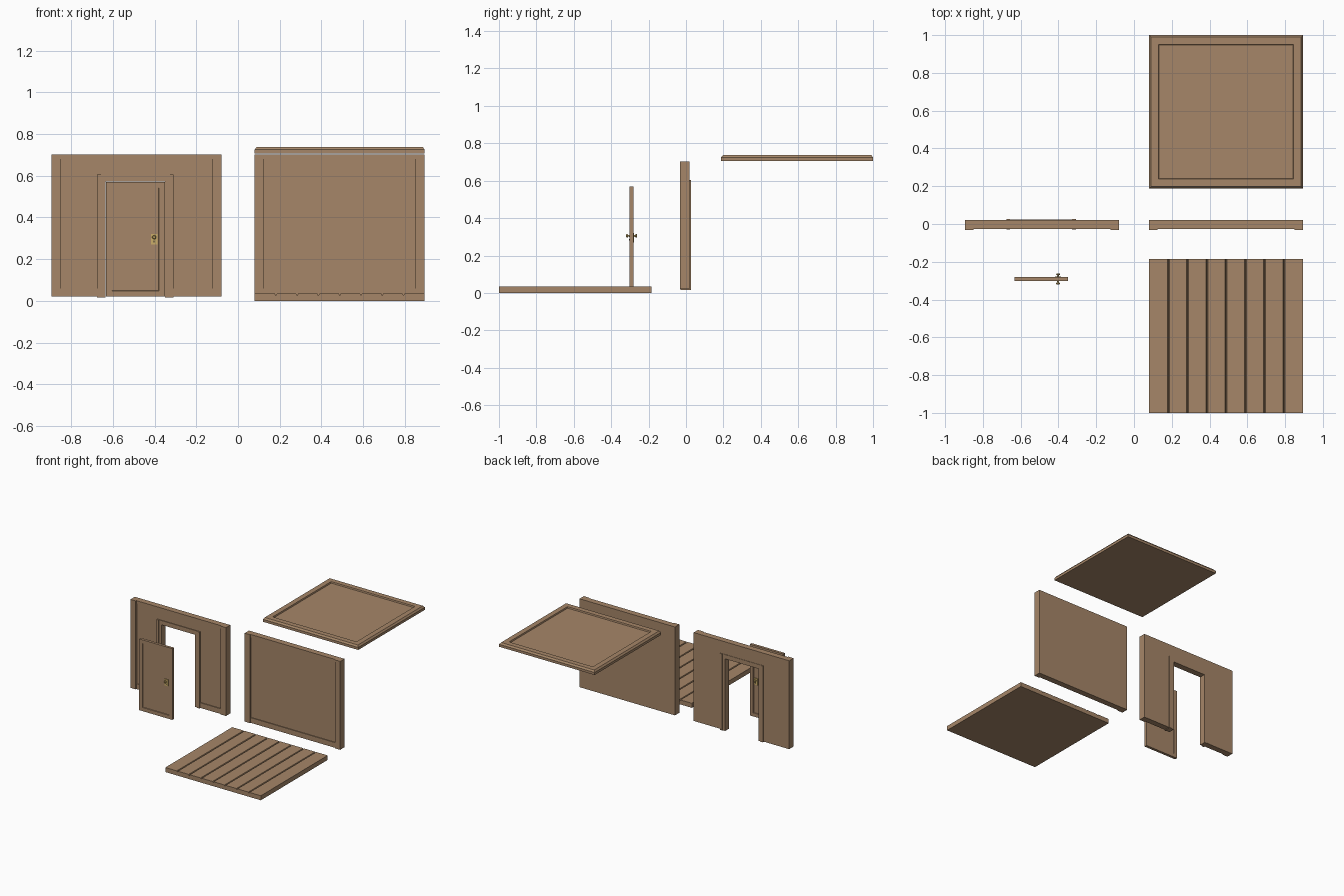
import bpy, bmesh, math
from mathutils import Matrix

if "Cube" in bpy.data.objects:
    bpy.data.objects.remove(bpy.data.objects["Cube"])


def material(name, rgb):
    m = bpy.data.materials.new(name)
    m.diffuse_color = (*rgb, 1)
    m.use_nodes = True
    m.node_tree.nodes["Principled BSDF"].inputs["Base Color"].default_value = m.diffuse_color
    return m


WOOD = material("wood", (0.38, 0.24, 0.14))
BRASS = material("brass", (0.60, 0.42, 0.14))
DARK = material("dark", (0.03, 0.025, 0.02))


def finish(name, bm, mat):
    bmesh.ops.recalc_face_normals(bm, faces=bm.faces)
    me = bpy.data.meshes.new(name)
    bm.to_mesh(me)
    bm.free()
    me.materials.append(mat)
    ob = bpy.data.objects.new(name, me)
    bpy.context.collection.objects.link(ob)
    return ob


def prism(name, outline, y0, y1, mat=WOOD):
    """Extrude an (x, z) outline from y0 to y1."""
    bm = bmesh.new()
    face = bm.faces.new([bm.verts.new((x, y0, z)) for x, z in outline])
    ext = bmesh.ops.extrude_face_region(bm, geom=[face])
    verts = [v for v in ext["geom"] if isinstance(v, bmesh.types.BMVert)]
    bmesh.ops.translate(bm, verts=verts, vec=(0, y1 - y0, 0))
    return finish(name, bm, mat)


def box(name, x0, x1, y0, y1, z0, z1, mat=WOOD):
    return prism(name, [(x0, z0), (x1, z0), (x1, z1), (x0, z1)], y0, y1, mat)


def rect_loft(name, a0, a1, b0, b1, rings, upright=False):
    """Stack rectangles given as (inset, height); upright lofts along y."""
    bm = bmesh.new()
    loops = []
    for i, h in rings:
        pts = [(a0 + i, b0 + i), (a1 - i, b0 + i), (a1 - i, b1 - i), (a0 + i, b1 - i)]
        loops.append([bm.verts.new((a, h, b) if upright else (a, b, h)) for a, b in pts])
    for p, q in zip(loops, loops[1:]):
        for k in range(4):
            n = (k + 1) % 4
            bm.faces.new((p[k], p[n], q[n], q[k]))
    bm.faces.new(loops[0])
    bm.faces.new(loops[-1])
    return finish(name, bm, WOOD)


def knob(name, x, y, z, side):
    """Turned door knob pointing along y."""
    profile = [(0.005, 0), (0.004, 0.007), (0.010, 0.011), (0.010, 0.015), (0.006, 0.018)]
    bm = bmesh.new()
    n = 12
    rings = [[bm.verts.new((x + r * math.cos(2 * math.pi * k / n), y + side * d,
                            z + r * math.sin(2 * math.pi * k / n))) for k in range(n)]
             for r, d in profile]
    for p, q in zip(rings, rings[1:]):
        for k in range(n):
            bm.faces.new((p[k], p[(k + 1) % n], q[(k + 1) % n], q[k]))
    bm.faces.new(rings[0])
    bm.faces.new(rings[-1])
    return finish(name, bm, BRASS)


L, R = 0.08, 0.895            # extents of each square module
BOT, TOP = 0.02, 0.702        # wall heights
BACK, PANEL, RAIL, POST = 0.02, -0.020, -0.026, -0.033
W = 0.045                     # post width

# plank floor with V grooves
outline = [(L, 0), (R, 0), (R, 0.035)]
for i in range(7, 0, -1):
    g = L + (R - L) * i / 8
    outline += [(g + 0.005, 0.035), (g, 0.025), (g - 0.005, 0.035)]
outline.append((L, 0.035))
prism("floor", outline, -1.0, -0.185)

# roof slab with chamfered rim and sunken field
rect_loft("roof", L, R, 0.188, 1.0,
          [(0, 0.706), (0, 0.725), (0.010, 0.738), (0.050, 0.738), (0.053, 0.728)])


def posts(prefix, x0, x1):
    box(prefix + "_left_post", x0, x0 + W, POST, BACK, BOT, TOP)
    box(prefix + "_right_post", x1 - W, x1, POST, BACK, BOT, TOP)
    box(prefix + "_top_rail", x0 + W, x1 - W, RAIL, BACK, 0.68, TOP)


# solid wall
posts("wall", L, R)
box("wall_panel", L + W, R - W, PANEL, BACK, 0.06, 0.68)
box("wall_baseboard", L + W, R - W, RAIL, BACK, BOT, 0.06)

# doorway wall
posts("door_wall", -R, -L)
D0, D1, DT = -0.635, -0.350, 0.572     # clear opening
O0, O1, OT = -0.675, -0.308, 0.605     # outer edge of casing
prism("door_wall_panel",
      [(-R + W, 0.06), (O0, 0.06), (O0, OT), (O1, OT), (O1, 0.06),
       (-L - W, 0.06), (-L - W, 0.68), (-R + W, 0.68)], PANEL, BACK)
box("door_wall_baseboard_left", -R + W, O0, RAIL, BACK, BOT, 0.06)
box("door_wall_baseboard_right", O1, -L - W, RAIL, BACK, BOT, 0.06)

# door casing: raised outer strips around a slightly lower jamb frame
box("casing_left", O0, O0 + 0.019, -0.030, 0.027, 0.016, OT)
box("casing_right", O1 - 0.019, O1, -0.030, 0.027, 0.016, OT)
J0, J1 = O0 + 0.019, O1 - 0.019
prism("door_jamb",
      [(J0, 0.016), (D0, 0.016), (D0, DT), (D1, DT), (D1, 0.016),
       (J1, 0.016), (J1, OT), (J0, OT)], -0.025, 0.023)

# door leaf with a shallow panel on both faces
rect_loft("door", -0.633, -0.350, 0.02, 0.57,
          [(0.030, -0.297), (0.028, -0.301), (0, -0.301),
           (0, -0.280), (0.028, -0.280), (0.030, -0.284)], upright=True)

# lock plates, knobs and keyholes on both faces
for tag, y, s in (("front", -0.301, -1), ("back", -0.280, 1)):
    in_y, out_y = y - s * 0.005, y + s * 0.002
    box(f"lock_plate_{tag}", -0.417, -0.387, in_y, out_y, 0.27, 0.32, BRASS)
    knob(f"knob_{tag}", -0.402, out_y - s * 0.001, 0.305, s)
    box(f"keyhole_{tag}", -0.404, -0.400, y, out_y + s * 0.0005, 0.279, 0.289, DARK)
